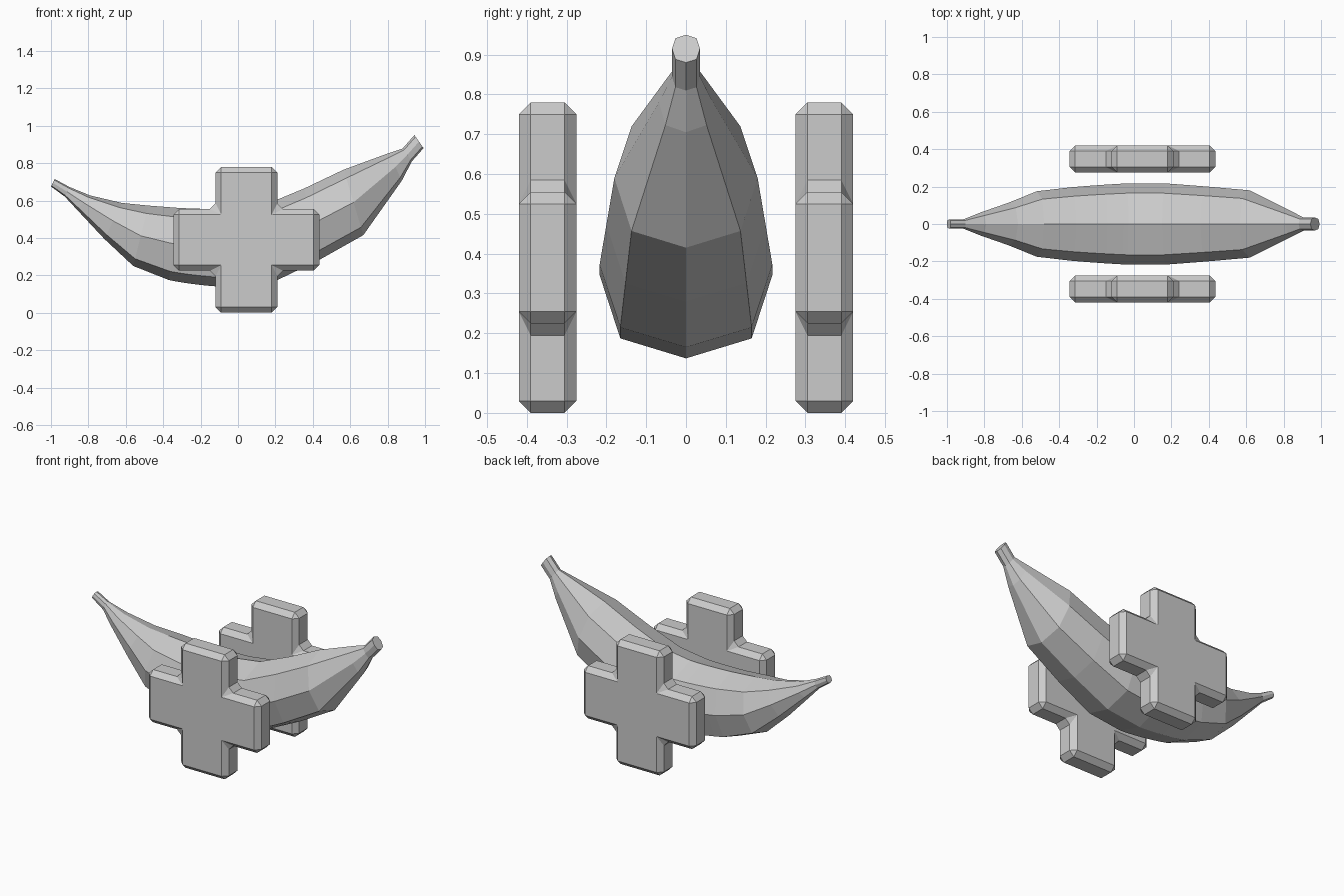
import bpy, bmesh

if "Cube" in bpy.data.objects:
    bpy.data.objects.remove(bpy.data.objects["Cube"])

# Stations along the fruit: bottom x, z, top x, z, half width
RINGS = [
    (-1.00, 0.675, -0.98, 0.715, 0.025),
    (-0.925, 0.62, -0.90, 0.672, 0.025),
    (-0.86, 0.55, -0.79, 0.627, 0.06),
    (-0.715, 0.395, -0.62, 0.587, 0.115),
    (-0.56, 0.25, -0.48, 0.573, 0.175),
    (-0.37, 0.175, -0.31, 0.56, 0.196),
    (-0.04, 0.137, -0.03, 0.555, 0.217),
    (0.19, 0.165, 0.15, 0.58, 0.217),
    (0.43, 0.28, 0.355, 0.665, 0.20),
    (0.67, 0.415, 0.565, 0.765, 0.18),
    (0.875, 0.705, 0.81, 0.855, 0.068),
    (0.93, 0.81, 0.88, 0.878, 0.035),
    (0.992, 0.88, 0.943, 0.95, 0.035),
]
# Eight-sided section: fraction from bottom to top, fraction of half width
SECTION = [(0, 0), (0.12, 0.76), (0.5, 1), (0.87, 0.76),
           (1, 0), (0.87, -0.76), (0.5, -1), (0.12, -0.76)]


def make_object(name, bm):
    bmesh.ops.recalc_face_normals(bm, faces=bm.faces)
    mesh = bpy.data.meshes.new(name)
    bm.to_mesh(mesh)
    bm.free()
    obj = bpy.data.objects.new(name, mesh)
    bpy.context.collection.objects.link(obj)
    return obj


def spline(a, b, c, d, t):
    return 0.5 * (2*b + (c - a)*t + (2*a - 5*b + 4*c - d)*t*t
                  + (3*b - a - 3*c + d)*t**3)


# Banana: lofted rings, with one finely divided bend left of the middle
stations = []
for i, ring in enumerate(RINGS):
    stations.append(ring)
    if i == 5:
        for k in range(1, 10):
            stations.append([spline(*p, k / 10) for p in zip(*RINGS[4:8])])

bm = bmesh.new()
loops = [[bm.verts.new((bx + (tx - bx)*h, w*s, bz + (tz - bz)*h))
          for h, s in SECTION] for bx, bz, tx, tz, w in stations]
for a, b in zip(loops, loops[1:]):
    for j in range(8):
        k = (j + 1) % 8
        bm.faces.new((a[j], a[k], b[k], b[j]))
bm.faces.new(loops[0])
bm.faces.new(loops[-1])
make_object("banana", bm)


# Plus-shaped blocks: extruded outline with chamfered edges
def plus_block(name, y):
    cx, cz, r, a, depth = 0.045, 0.39, 0.39, 0.165, 0.145
    arm = [(a, a), (r, a), (r, -a)]
    outline = []
    for _ in range(4):
        outline += arm
        arm = [(z, -x) for x, z in arm]
    bm = bmesh.new()
    face = bm.faces.new([bm.verts.new((cx + x, y - depth/2, cz + z))
                         for x, z in outline])
    out = bmesh.ops.extrude_face_region(bm, geom=[face], use_keep_orig=True)
    moved = [v for v in out["geom"] if isinstance(v, bmesh.types.BMVert)]
    bmesh.ops.translate(bm, verts=moved, vec=(0, depth, 0))
    obj = make_object(name, bm)
    bevel = obj.modifiers.new("chamfer", 'BEVEL')
    bevel.width = 0.03
    bevel.segments = 1
    bevel.limit_method = 'ANGLE'


plus_block("front_plus", -0.3475)
plus_block("back_plus", 0.3475)
